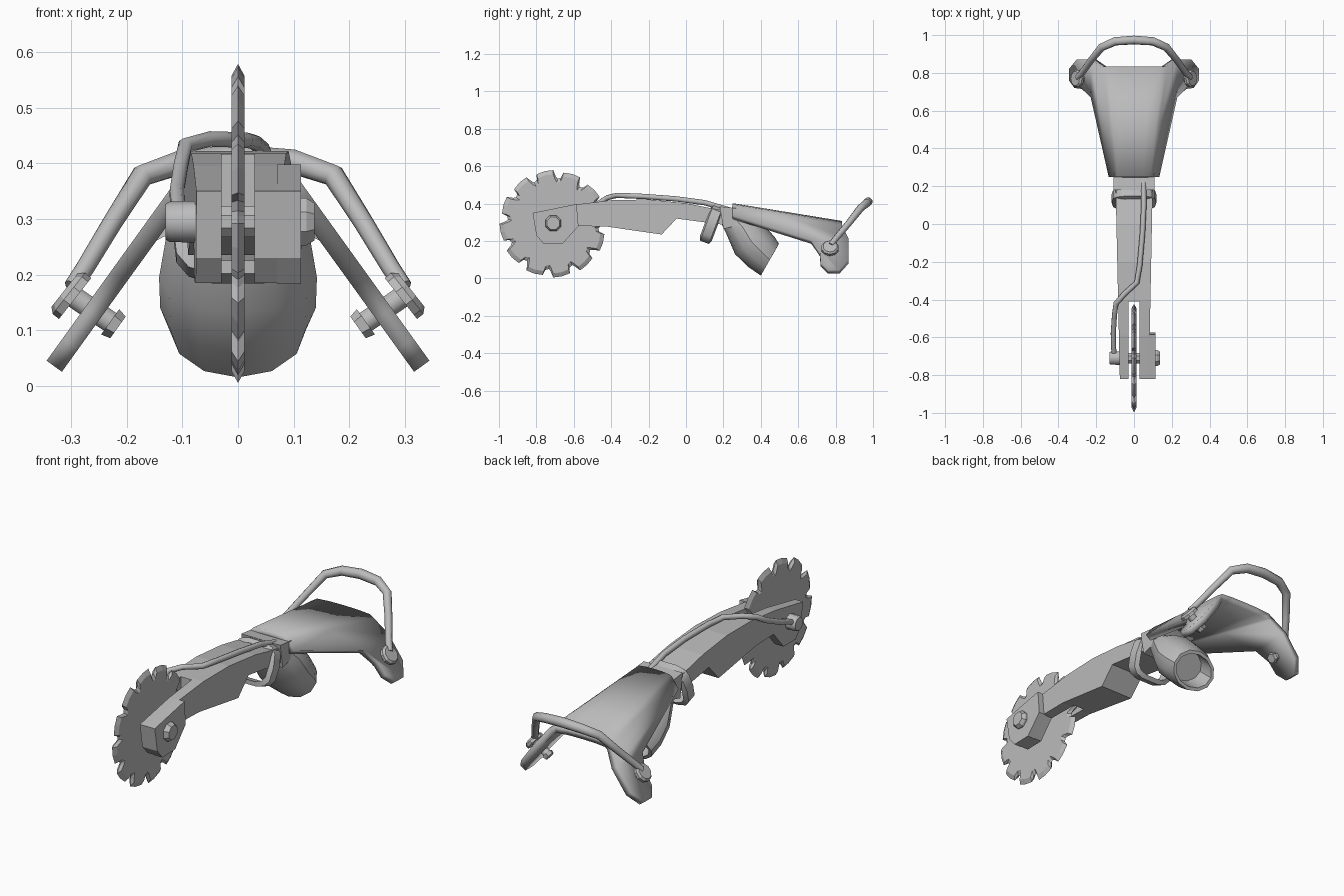
import bpy, bmesh, math
from mathutils import Vector

if "Cube" in bpy.data.objects:
    bpy.data.objects.remove(bpy.data.objects["Cube"])

grey = bpy.data.materials.new("plain grey")
grey.diffuse_color = (0.5, 0.5, 0.5, 1)
grey.use_nodes = True
grey.node_tree.nodes["Principled BSDF"].inputs["Base Color"].default_value = grey.diffuse_color


def make(name, bm, smooth=0):
    bmesh.ops.recalc_face_normals(bm, faces=bm.faces)
    me = bpy.data.meshes.new(name)
    bm.to_mesh(me)
    bm.free()
    ob = bpy.data.objects.new(name, me)
    bpy.context.collection.objects.link(ob)
    me.materials.append(grey)
    if smooth:
        shade(ob, smooth)
    return ob


def shade(ob, angle):
    bpy.ops.object.select_all(action='DESELECT')
    ob.select_set(True)
    bpy.context.view_layer.objects.active = ob
    bpy.ops.object.shade_smooth_by_angle(angle=math.radians(angle))


def loft(name, rings, smooth=0, closed=False):
    """Skin a list of equal-length point rings."""
    bm = bmesh.new()
    rows = [[bm.verts.new(p) for p in r] for r in rings]
    n = len(rows[0])
    pairs = list(zip(rows, rows[1:])) + ([(rows[-1], rows[0])] if closed else [])
    for a, b in pairs:
        for i in range(n):
            j = (i + 1) % n
            bm.faces.new((a[i], a[j], b[j], b[i]))
    if not closed:
        bm.faces.new(rows[0])
        bm.faces.new(rows[-1])
    return make(name, bm, smooth)


def slab(name, profile, left, right):
    """Side profile (y, z) extruded across x, with widths that vary along y."""
    return loft(name, [[(left(y), y, z) for y, z in profile],
                       [(right(y), y, z) for y, z in profile]])


def rod(name, a, b, radii, sides=8, smooth=0):
    """Turned part from a to b; radii = (fraction along, radius)."""
    a, b = Vector(a), Vector(b)
    d = (b - a).normalized()
    u = Vector((0, 1, 0))
    v = d.cross(u)
    rings = []
    for t, r in radii:
        c = a.lerp(b, t)
        rings.append([c + r * (math.cos(k) * u + math.sin(k) * v)
                      for k in [(i + .5) * 2 * math.pi / sides for i in range(sides)]])
    return loft(name, rings, smooth)


def tube(name, points, radius, scales=None):
    cu = bpy.data.curves.new(name, 'CURVE')
    cu.dimensions = '3D'
    cu.bevel_depth = radius
    cu.bevel_resolution = 2
    cu.use_fill_caps = True
    sp = cu.splines.new('POLY')
    sp.points.add(len(points) - 1)
    for i, p in enumerate(points):
        sp.points[i].co = (*p, 1)
        sp.points[i].radius = scales[i] if scales else 1
    cu.materials.append(grey)
    ob = bpy.data.objects.new(name, cu)
    bpy.context.collection.objects.link(ob)
    bpy.ops.object.select_all(action='DESELECT')
    ob.select_set(True)
    bpy.context.view_layer.objects.active = ob
    bpy.ops.object.convert(target='MESH')
    shade(bpy.context.object, 50)


# Toothed blade: flat faces with a rim ground to a sharp edge
HUB_Y, HUB_Z, TEETH = -0.71, 0.292, 12
outline = []
for i in range(TEETH):
    for frac, r in ((0, .287), (.3, .285), (.62, .279), (.68, .25), (.82, .243), (.9, .255)):
        outline.append((r, (i + frac) * 2 * math.pi / TEETH))


def blade_ring(x, inset):
    return [(x, HUB_Y + (r - inset) * math.cos(t), HUB_Z + (r - inset) * math.sin(t))
            for r, t in outline]


loft("saw_blade", [blade_ring(-.012, .022), blade_ring(0, 0), blade_ring(.012, .022)])

# Arm with a forked front end
arm_profile = [(-.82, .35), (-.59, .395), (-.4, .418), (-.2, .422), (0, .402), (.26, .35),
               (.26, .28), (.1, .3), (-.05, .32), (-.13, .235), (-.43, .278), (-.58, .28),
               (-.66, .187), (-.76, .185), (-.8, .23)]
arm = slab("forked_arm", arm_profile,
           lambda y: -.093 - .022 * y, lambda y: .095 + .02 * y)
bm = bmesh.new()
bmesh.ops.create_cube(bm, size=1)
for v in bm.verts:
    v.co = (v.co.x * .06, -.71 + v.co.y * .6, .3 + v.co.z * .5)
cutter = make("slot_cutter", bm)
cutter.hide_render = True
cutter.hide_viewport = True
slot = arm.modifiers.new("slot", 'BOOLEAN')
slot.object = cutter
slot.operation = 'DIFFERENCE'
slot.solver = 'EXACT'

# Thick cheek plate on the right prong
slab("cheek_plate", [(-.82, .35), (-.585, .398), (-.575, .28), (-.66, .185), (-.76, .183), (-.8, .23)],
     lambda y: .07, lambda y: .113)

# Axle and its end fittings
rod("axle", (-.08, HUB_Y, .295), (.1, HUB_Y, .295), [(0, .03), (1, .03)])
rod("left_hub", (-.13, HUB_Y, .295), (-.07, HUB_Y, .295), [(0, .032), (.1, .036), (1, .038)], 10, 40)
rod("right_hub", (.1, HUB_Y, .295), (.138, HUB_Y, .295), [(0, .046), (.6, .046), (1, .036)], 8)

# Feed hose along the arm
tube("hose", [(.05, .27, .355), (.052, .1, .405), (.045, -.05, .425), (.03, -.22, .438),
              (.015, -.31, .442), (-.05, -.37, .444), (-.095, -.42, .432), (-.103, -.48, .395),
              (-.11, -.58, .35), (-.108, -.65, .325), (-.105, -.7, .3)], .014)

# Collar block joining arm and guard
slab("collar", [(.18, .385), (.27, .375), (.3, .29), (.2, .265)],
     lambda y: -.108, lambda y: .108)

# Leaning strap around the arm
down = Vector((0, .35, .937))
across = Vector((0, .937, -.35))
strap = []
for i in range(14):
    t = 2 * math.pi * i / 14
    c, s = math.cos(t), math.sin(t)
    c, s = math.copysign(abs(c) ** .6, c), math.copysign(abs(s) ** .6, s)
    strap.append([Vector((c * (.118 - k), .135, .29)) + down * s * (.105 - k) + across * w
                  for k, w in ((0, -.025), (0, .025), (.022, .034), (.022, -.034))])
loft("strap", strap, 35, closed=True)

# Open cup hanging below the guard
cup = []
for p, q, half in (((.18, .31), (.34, .335), .1), ((.215, .24), (.39, .31), .128),
                   ((.262, .13), (.44, .26), .142), ((.335, .06), (.475, .22), .14),
                   ((.4, .015), (.497, .185), .122), ((.408, .03), (.489, .17), .106),
                   ((.335, .1), (.43, .22), .095)):
    mid = Vector((0, (p[0] + q[0]) / 2, (p[1] + q[1]) / 2))
    arm_v = Vector((0, (p[0] - q[0]) / 2, (p[1] - q[1]) / 2))
    cup.append([mid + arm_v * math.cos(t) + Vector((half * math.sin(t), 0, 0))
                for t in [i * 2 * math.pi / 12 for i in range(12)]])
loft("cup", cup, 35)


# Guard: curved roof with flat sloping sides ending in ears
def side_x(z):
    return .132 + (.34 - z) * .72


bm = bmesh.new()
roof = []
for y, top in ((.25, .402), (.54, .355), (.835, .307)):
    edge = side_x(top - .022)
    half = [(edge, top - .022), (edge * .85, top - .006), (edge * .45, top - .001)]
    row = [(-x, z) for x, z in half] + [(0, top)] + [(x, z) for x, z in reversed(half)]
    roof.append([bm.verts.new((x, y, z)) for x, z in row])
for a, b in zip(roof, roof[1:]):
    for i in range(len(a) - 1):
        bm.faces.new((a[i], a[i + 1], b[i + 1], b[i]))
ear = [(.87, .21), (.87, .1), (.82, .045), (.76, .045), (.72, .085), (.715, .14), (.67, .205), (.25, .337)]
for s, col in ((-1, 0), (1, -1)):
    rim = [bm.verts.new((s * side_x(z), y, z)) for y, z in ear]
    bm.faces.new([r[col] for r in roof] + rim)
guard = make("guard", bm, 40)
# keep the normals facing out so the thickness grows inward
if guard.data.polygons[2].normal.z < 0:
    guard.data.flip_normals()
sol = guard.modifiers.new("thickness", 'SOLIDIFY')
sol.thickness = .034
sol.offset = -1
sol.use_even_offset = True

# Carrying handle
side = [(.298, .775, .178), (.275, .80, .212), (.225, .87, .295), (.172, .935, .378), (.1, .967, .403)]
path = [(-x, y, z) for x, y, z in side] + [(0, .974, .41)] + side[::-1]
sizes = [.75, .8, .85, 1, 1.1]
tube("handle", path, .021, sizes + [1.15] + sizes[::-1])

# Handle pivots: washer, bolt and nut on each ear
for s, label in ((-1, "left"), (1, "right")):
    def at(x, z):
        return (s * x, .77, z)
    rod(label + "_washer", at(.293, .157), at(.312, .172), [(0, .047), (.6, .047), (1, .038)], 10)
    rod(label + "_bolt", at(.22, .108), at(.3, .163), [(0, .021), (1, .021)], 8, 50)
    rod(label + "_nut", at(.216, .105), at(.23, .115), [(0, .024), (1, .028)], 6)
